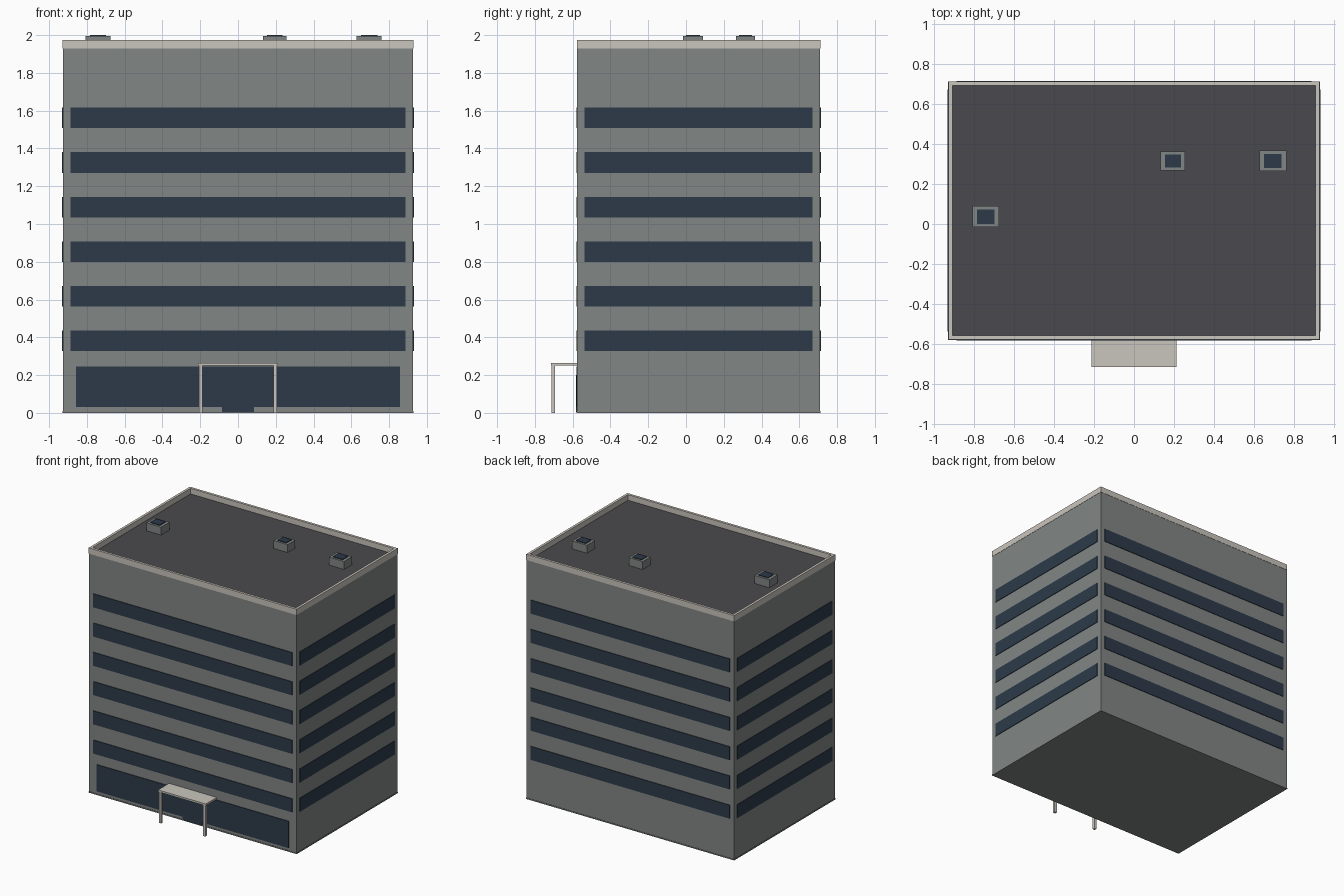
import bpy

if "Cube" in bpy.data.objects:
    bpy.data.objects.remove(bpy.data.objects["Cube"])


def material(name, r, g, b):
    lin = [((c / 255 + 0.055) / 1.055) ** 2.4 for c in (r, g, b)]
    m = bpy.data.materials.new(name)
    m.diffuse_color = (*lin, 1)
    m.use_nodes = True
    m.node_tree.nodes["Principled BSDF"].inputs["Base Color"].default_value = m.diffuse_color
    return m


WALL = material("wall grey", 129, 134, 132)
GLASS = material("dark blue glass", 45, 58, 74)
TRIM = material("pale stone trim", 202, 197, 189)
ROOF = material("dark roof", 74, 73, 77)


def box(name, x, y, z, mat):
    """Box from (min, max) ranges on each axis."""
    bpy.ops.mesh.primitive_cube_add(size=1)
    ob = bpy.context.object
    ob.name = name
    for v in ob.data.vertices:
        v.co = [r[0] if c < 0 else r[1] for c, r in zip(v.co, (x, y, z))]
    ob.data.materials.append(mat)
    return ob


X, Y0, Y1 = 0.926, -0.576, 0.71     # wall footprint
ROOF_Z, TOP = 1.93, 1.975
P = 0.005                           # glass plate projection

# Main block with a dark roof covering and a thin ground plinth
box("walls", (-X, X), (Y0, Y1), (0, ROOF_Z - 0.002), WALL)
box("roof", (-X + 0.01, X - 0.01), (Y0 + 0.01, Y1 - 0.01), (ROOF_Z - 0.004, ROOF_Z), ROOF)
box("plinth", (-X - 0.003, X + 0.003), (Y0 - 0.003, Y1 + 0.003), (0, 0.009), WALL)

# Parapet around the roof
T, E = 0.02, 0.002
for s, side in ((-1, "left"), (1, "right")):
    box("parapet_" + side, sorted((s * (X + E), s * (X + E - T))),
        (Y0 - E, Y1 + E), (ROOF_Z - 0.002, TOP), TRIM)
for side, y in (("front", (Y0 - E, Y0 - E + T)), ("back", (Y1 + E - T, Y1 + E))):
    box("parapet_" + side, (-X - E + T, X + E - T), y, (ROOF_Z - 0.002, TOP), TRIM)

# Ribbon windows on all four sides
for i in range(6):
    z = (0.327 + 0.236 * i, 0.436 + 0.236 * i)
    box(f"front_window_{i}", (-0.888, 0.888), (Y0 - P, Y0 + 0.004), z, GLASS)
    box(f"back_window_{i}", (-0.888, 0.888), (Y1 - 0.004, Y1 + P), z, GLASS)
    box(f"left_window_{i}", (-X - P, -X + 0.004), (-0.537, 0.671), z, GLASS)
    box(f"right_window_{i}", (X - 0.004, X + P), (-0.537, 0.671), z, GLASS)

# Ground floor glazing and entrance door
box("lobby_glazing", (-0.858, 0.858), (Y0 - P, Y0 + 0.004), (0.03, 0.246), GLASS)
box("door", (-0.086, 0.086), (Y0 - P - 0.002, Y0), (0.004, 0.2), GLASS)

# Entrance canopy on two posts
box("canopy", (-0.213, 0.213), (-0.715, Y0 + 0.004), (0.25, 0.265), TRIM)
for x in (-0.197, 0.197):
    box("canopy_post", (x - 0.01, x + 0.01), (-0.713, -0.694), (0, 0.251), TRIM)

# Rooftop skylights
for x, y, w, d in ((-0.741, 0.037, 0.066, 0.053),
                   (0.194, 0.315, 0.062, 0.048),
                   (0.694, 0.315, 0.067, 0.051)):
    box("skylight_curb", (x - w, x + w), (y - d, y + d), (ROOF_Z - 0.002, 1.994), WALL)
    g, h = w * 0.65, d * 0.68
    box("skylight_glass", (x - g, x + g), (y - h, y + h), (1.992, 2.0), GLASS)
